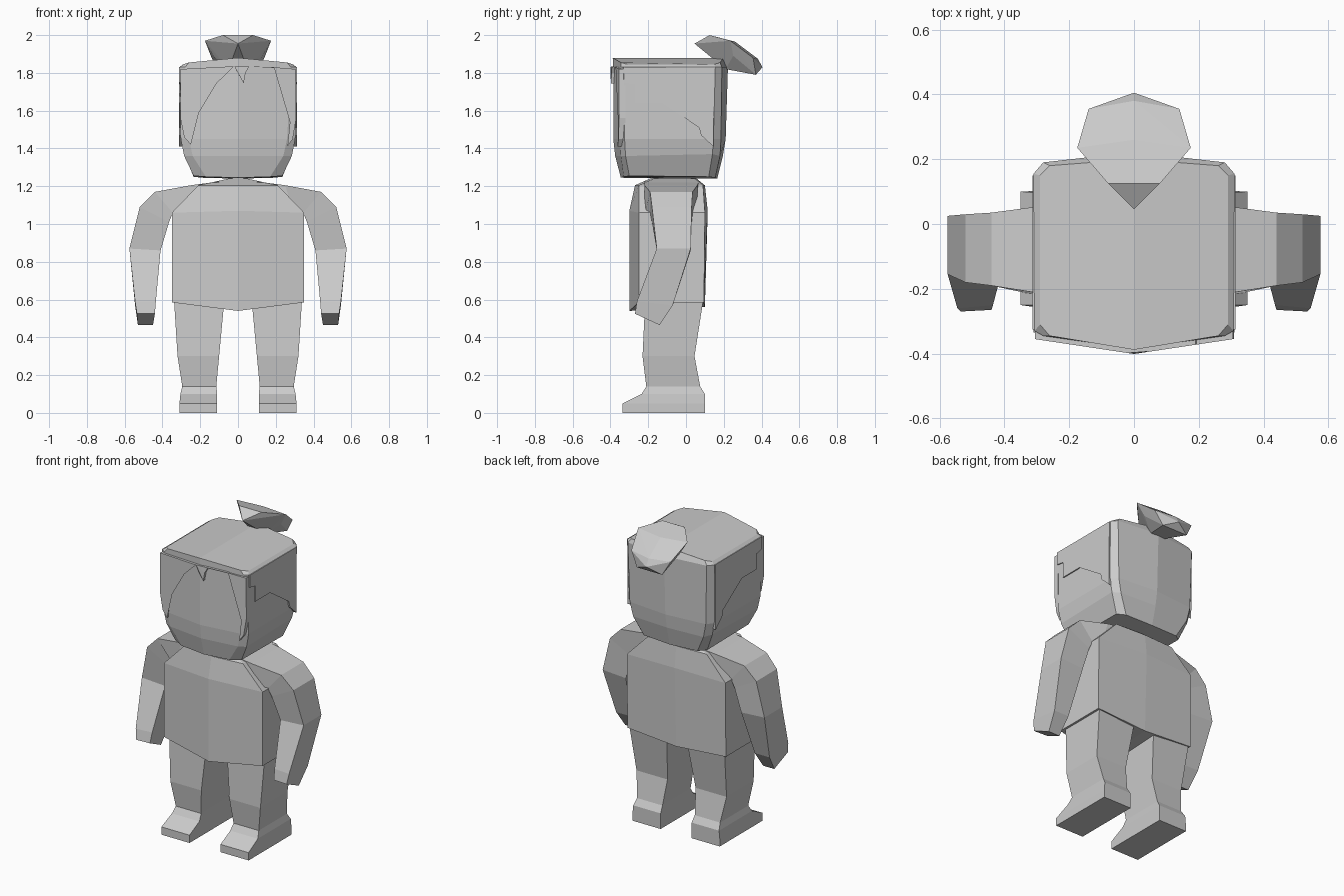
import bpy, bmesh
from mathutils import Matrix

grey = bpy.data.materials.new("plain grey")
grey.diffuse_color = (0.6, 0.6, 0.6, 1)


def finish(name, bm, mirror=False):
    if mirror:
        bmesh.ops.mirror(bm, geom=bm.verts[:] + bm.edges[:] + bm.faces[:],
                         matrix=Matrix.Identity(4), merge_dist=0.0005, axis='X')
    bmesh.ops.recalc_face_normals(bm, faces=bm.faces[:])
    me = bpy.data.meshes.new(name)
    bm.to_mesh(me)
    bm.free()
    me.materials.append(grey)
    ob = bpy.data.objects.new(name, me)
    bpy.context.collection.objects.link(ob)
    return ob


def loft(name, rings, closed):
    """Skin rings of points, cap both ends, then mirror across x."""
    bm = bmesh.new()
    vs = [[bm.verts.new(p) for p in r] for r in rings]
    n = len(rings[0])
    for a, b in zip(vs, vs[1:]):
        for i in range(n if closed else n - 1):
            j = (i + 1) % n
            bm.faces.new((a[i], a[j], b[j], b[i]))
    bm.faces.new(vs[0])
    bm.faces.new(vs[-1])
    return finish(name, bm, True)


def plate(name, outline, back, front, mirror=False):
    """Extruded outline; back and front place each 2D point in space."""
    bm = bmesh.new()
    a = [bm.verts.new(back(*p)) for p in outline]
    b = [bm.verts.new(front(*p)) for p in outline]
    bm.faces.new(a)
    bm.faces.new(b)
    for i in range(len(a)):
        j = (i + 1) % len(a)
        bm.faces.new((a[i], a[j], b[j], b[i]))
    bmesh.ops.triangulate(bm, faces=[f for f in bm.faces if len(f.verts) > 4])
    return finish(name, bm, mirror)


# Legs with feet: z, x inner, x outer, y front, y back
leg = [(0, .11, .31, -.335, .10), (.05, .11, .31, -.335, .10),
       (.10, .11, .305, -.235, .10), (.14, .115, .295, -.21, .075),
       (.30, .10, .32, -.23, .045), (.62, .07, .34, -.215, .095)]
loft("legs", [[(xi, yf, z), (xo, yf, z), (xo, yb, z), (xi, yb, z)]
              for z, xi, xo, yf, yb in leg], True)

# Torso: half rings from front centre round to back centre
loft("torso", [
    [(0, -.30, .54), (.35, -.25, .585), (.35, .095, .585), (0, .10, .56)],
    [(0, -.30, 1.07), (.35, -.25, 1.06), (.35, .10, 1.06), (0, .115, 1.07)],
    [(0, -.27, 1.205), (.21, -.25, 1.205), (.21, .09, 1.205), (0, .10, 1.205)],
    [(0, -.18, 1.245), (.05, -.17, 1.24), (.05, .04, 1.24), (0, .05, 1.245)],
], False)

# Arms: outer (x, z), inner (x, z), y front, y back
arm = [(.10, 1.225, .10, 1.05, -.22, .07), (.25, 1.205, .30, 1.04, -.22, .06),
       (.44, 1.17, .345, 1.06, -.19, .035), (.52, 1.09, .365, 1.01, -.18, .03),
       (.575, .87, .41, .86, -.155, .025)]
rings = [[(xo, yf, zo), (xo, yb, zo), (xi, yb, zi), (xi, yf, zi)]
         for xo, zo, xi, zi, yf, yb in arm]
rings.append([(.545, -.26, .59), (.545, -.07, .57), (.44, -.07, .57), (.435, -.25, .59)])
rings.append([(.535, -.27, .525), (.53, -.14, .465), (.45, -.14, .465), (.44, -.265, .525)])
loft("arms", rings, True)

# Head: half rings from front centre round to back centre
head = [
    [(0, -.345, 1.245), (.17, -.33, 1.25), (.235, -.30, 1.255),
     (.235, .12, 1.25), (.19, .155, 1.245), (0, .165, 1.24)],
    [(0, -.375, 1.36), (.24, -.345, 1.36), (.285, -.32, 1.36),
     (.285, .14, 1.37), (.25, .18, 1.36), (0, .195, 1.36)],
    [(0, -.385, 1.45), (.26, -.35, 1.45), (.303, -.325, 1.45),
     (.303, .145, 1.45), (.27, .185, 1.45), (0, .21, 1.45)],
    [(0, -.385, 1.83), (.28, -.345, 1.83), (.307, -.33, 1.83),
     (.31, .155, 1.83), (.28, .19, 1.83), (0, .222, 1.83)],
    [(0, -.388, 1.88), (.26, -.345, 1.855), (.29, -.31, 1.845),
     (.29, .15, 1.845), (.26, .18, 1.855), (0, .20, 1.88)]]
loft("head", head, False)

# Hair sides with a stepped hairline
plate("hair_sides",
      [(-.325, 1.83), (-.325, 1.75), (-.27, 1.74), (-.27, 1.64), (-.11, 1.64),
       (.07, 1.51), (.08, 1.47), (.145, 1.41), (.15, 1.83)],
      lambda y, z: (.295, y, z), lambda y, z: (.313, y, z), True)


# Fringe locks lying on the slightly pointed face
def face_y(x):
    return -.387 + .15 * abs(x)


locks = {
    "fringe_right": [(.04, 1.835), (.19, 1.83), (.235, 1.77), (.255, 1.66),
                     (.275, 1.54), (.262, 1.41), (.29, 1.45), (.308, 1.56), (.305, 1.82)],
    "fringe_left": [(-.02, 1.835), (-.08, 1.80), (-.19, 1.66), (-.235, 1.56),
                    (-.25, 1.42), (-.285, 1.46), (-.305, 1.56), (-.305, 1.82)],
    "fringe_tip": [(-.02, 1.835), (.0, 1.80), (.03, 1.745), (.04, 1.80), (.06, 1.835)]}
for name, outline in locks.items():
    plate(name, outline, lambda x, z: (x, face_y(x) + .02, z),
          lambda x, z: (x, face_y(x) - .014, z))

# Tied tuft of hair at the back of the crown
bm = bmesh.new()
half = [(0, .045, 1.955), (.08, .125, 2.0), (.175, .235, 1.97), (.14, .355, 1.88),
        (0, .26, 1.965), (0, .38, 1.875), (0, .405, 1.83), (.09, .37, 1.79),
        (.13, .25, 1.89), (.05, .17, 1.87), (.05, .21, 1.82)]
for x, y, z in half:
    for s in ((1, -1) if x else (1,)):
        bm.verts.new((s * x, y, z))
res = bmesh.ops.convex_hull(bm, input=bm.verts[:])
bmesh.ops.delete(bm, geom=[v for v in bm.verts if not v.link_faces], context='VERTS')
finish("hair_tuft", bm)
